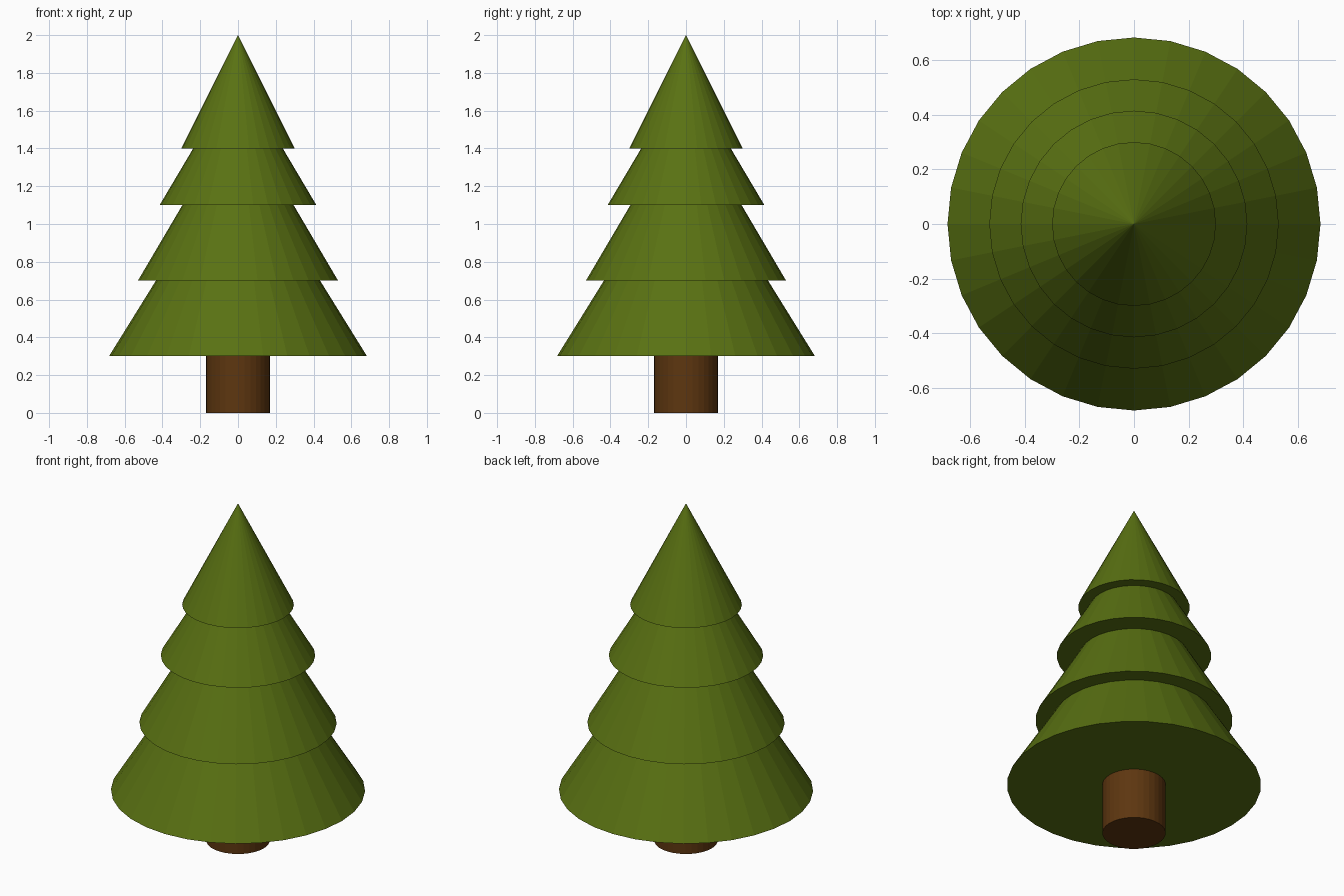
import bpy

# Remove the default cube
if "Cube" in bpy.data.objects:
    bpy.data.objects.remove(bpy.data.objects["Cube"], do_unlink=True)

SIDES = 32


def make_material(name, rgb):
    mat = bpy.data.materials.new(name)
    mat.use_nodes = True
    color = (*rgb, 1.0)
    mat.diffuse_color = color
    mat.node_tree.nodes["Principled BSDF"].inputs["Base Color"].default_value = color
    return mat


def finish(name, mat):
    obj = bpy.context.object
    obj.name = name
    obj.data.name = name
    obj.data.materials.append(mat)
    bpy.ops.object.shade_flat()
    return obj


leaf_green = make_material("leaf green", (0.10, 0.165, 0.006))
bark_brown = make_material("bark brown", (0.11, 0.037, 0.005))

# Trunk, running slightly up into the lowest tier
trunk_top = 0.35
bpy.ops.mesh.primitive_cylinder_add(vertices=SIDES, radius=0.17, depth=trunk_top,
                                    location=(0, 0, trunk_top / 2))
finish("trunk", bark_brown)

# Foliage tiers: name, base radius, base height, tip height
tiers = [
    ("bottom_tier", 0.683, 0.3, 1.4),
    ("lower_middle_tier", 0.53, 0.7, 1.6),
    ("upper_middle_tier", 0.415, 1.1, 1.8),
    ("top_tier", 0.3, 1.4, 2.0),
]
for name, radius, base, tip in tiers:
    bpy.ops.mesh.primitive_cone_add(vertices=SIDES, radius1=radius, radius2=0,
                                    depth=tip - base,
                                    location=(0, 0, (base + tip) / 2))
    finish(name, leaf_green)
